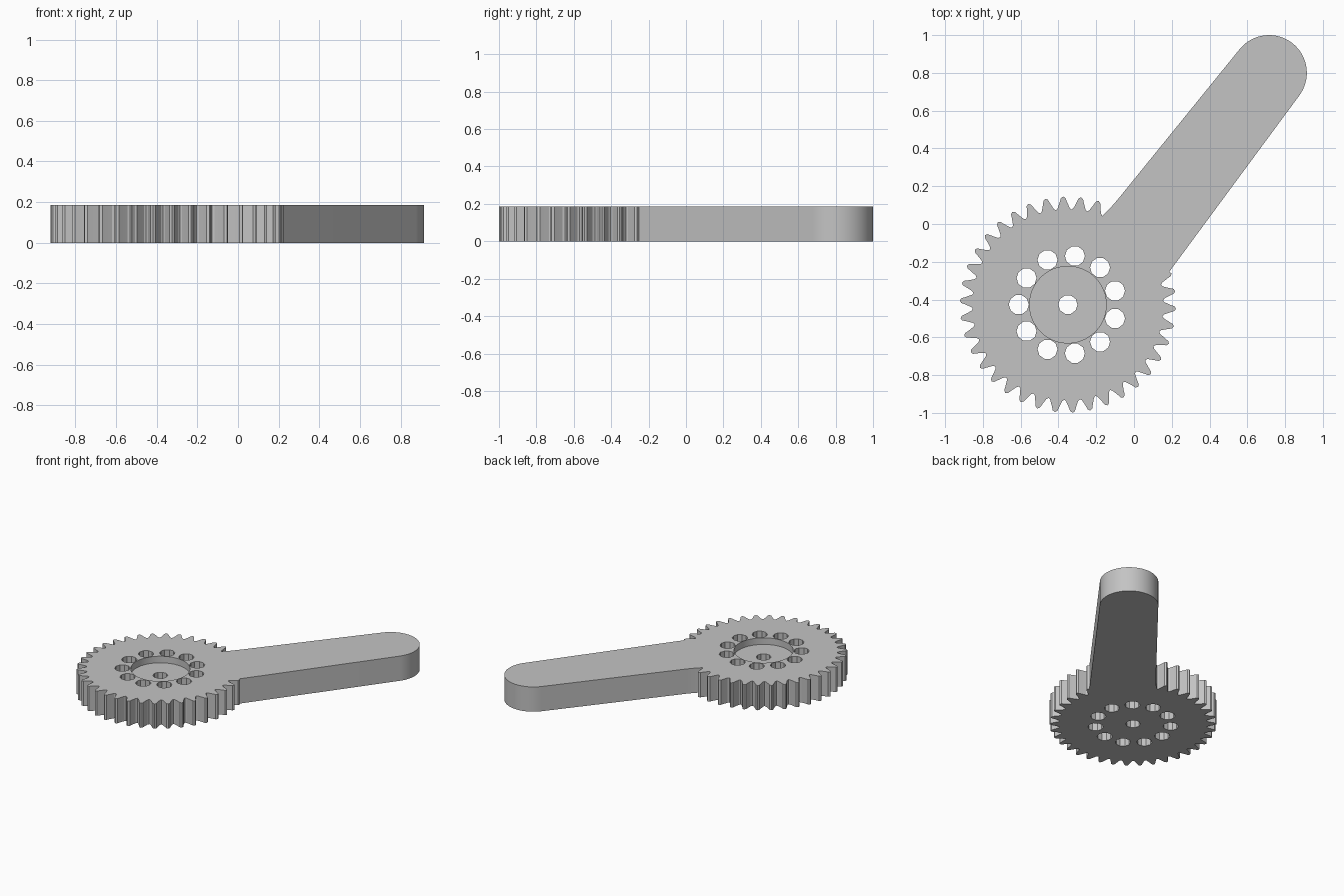
import bpy, bmesh
from math import pi, cos, sin, radians
from mathutils import Vector

cube = bpy.data.objects.get("Cube")
if cube:
    bpy.data.objects.remove(cube)

HUB = Vector((-0.35, -0.427))
ARM_END = Vector((0.715, 0.80))
THICK = 0.187
TEETH = 38
PITCH = 2 * pi / TEETH

grey = bpy.data.materials.new("plain_grey")
grey.use_nodes = True
colour = (0.55, 0.55, 0.55, 1)
grey.diffuse_color = colour
grey.node_tree.nodes["Principled BSDF"].inputs["Base Color"].default_value = colour


def polar(centre, radius, angle):
    return centre + Vector((cos(angle), sin(angle))) * radius


def prism(name, points, z0, z1):
    """Extrude a closed outline between two heights."""
    bm = bmesh.new()
    face = bm.faces.new([bm.verts.new((p.x, p.y, z0)) for p in points])
    top = bmesh.ops.extrude_face_region(bm, geom=[face])["geom"]
    bmesh.ops.translate(bm, vec=(0, 0, z1 - z0),
                        verts=[v for v in top if isinstance(v, bmesh.types.BMVert)])
    bmesh.ops.recalc_face_normals(bm, faces=bm.faces)
    mesh = bpy.data.meshes.new(name)
    bm.to_mesh(mesh)
    bm.free()
    mesh.materials.append(grey)
    obj = bpy.data.objects.new(name, mesh)
    bpy.context.collection.objects.link(obj)
    return obj


def drill(target, centre, radius, sides, z0, z1):
    """Cut a round hole into the target."""
    ring = [polar(centre, radius, 2 * pi * i / sides) for i in range(sides)]
    cutter = prism("hole_cutter", ring, z0, z1)
    cutter.hide_render = True
    mod = target.modifiers.new("hole", 'BOOLEAN')
    mod.operation, mod.solver, mod.object = 'DIFFERENCE', 'EXACT', cutter
    bpy.context.view_layer.objects.active = target
    bpy.ops.object.modifier_apply(modifier=mod.name)
    bpy.data.objects.remove(cutter)


# Toothed rim, running round from one side of the arm to the other
tooth = [(-0.5, 0.504), (-0.38, 0.512), (-0.22, 0.543), (-0.13, 0.565),
         (0, 0.573), (0.13, 0.565), (0.22, 0.543), (0.38, 0.512)]
first_tip = radians(-2.2) + 8 * PITCH
outline = []
for k in range(TEETH - 5):
    profile = tooth if k < TEETH - 6 else tooth[:6]
    outline += [polar(HUB, r, first_tip + (k + f) * PITCH) for f, r in profile]

# Arm with a rounded end
outline.append(Vector((0.2, -0.235)))
start, end = radians(-37), radians(141)
outline += [polar(ARM_END, 0.2, start + (end - start) * i / 32) for i in range(33)]
outline += [Vector((-0.09, 0.125)), Vector((-0.125, 0.085))]
crank = prism("geared_crank_arm", outline, 0, THICK)

# Shallow hub recess, axle hole and ring of holes
drill(crank, HUB, 0.203, 48, THICK - 0.05, THICK + 0.1)
drill(crank, HUB, 0.051, 10, -0.1, THICK + 0.1)
for i in range(11):
    drill(crank, polar(HUB, 0.26, pi + 2 * pi * i / 11), 0.053, 10, -0.1, THICK + 0.1)

crank.select_set(True)
bpy.context.view_layer.objects.active = crank
bpy.ops.object.shade_smooth_by_angle(angle=radians(25))
